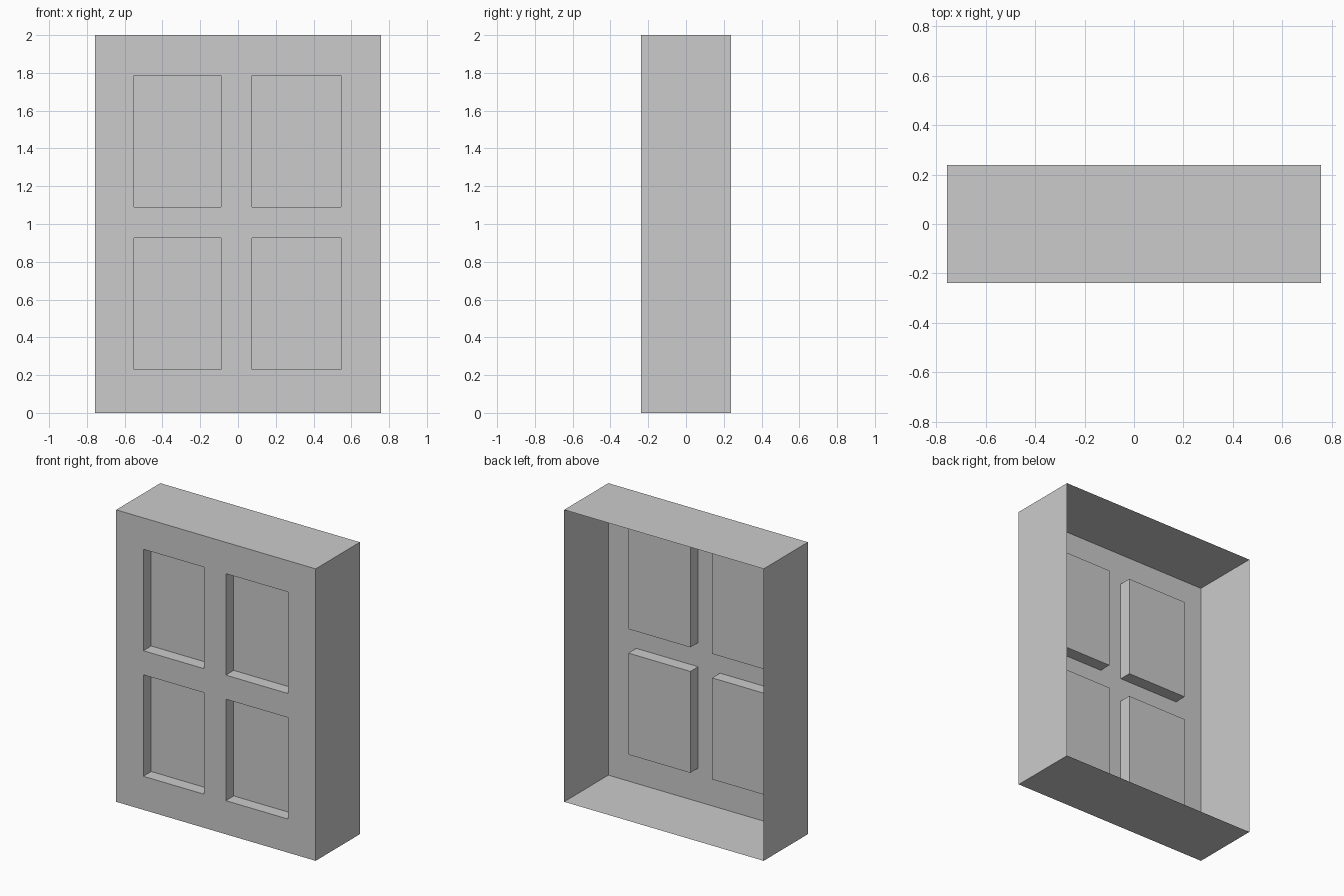
import bpy
import bmesh

if "Cube" in bpy.data.objects:
    bpy.data.objects.remove(bpy.data.objects["Cube"])

DEPTH, RECESS = 0.478, 0.085
FRONT = -DEPTH / 2
XS = [-0.756, -0.55, -0.09, 0.075, 0.545, 0.756]
ZS = [0.0, 0.23, 0.925, 1.09, 1.785, 2.0]

bm = bmesh.new()

# Front sheet: a grid whose odd cells are the four panes
grid = [[bm.verts.new((x, FRONT, z)) for x in XS] for z in ZS]
panes = []
for r in range(5):
    for c in range(5):
        f = bm.faces.new((grid[r][c], grid[r][c + 1], grid[r + 1][c + 1], grid[r + 1][c]))
        if r % 2 and c % 2:
            panes.append(f)

# Side walls: outer edge drawn back, leaving the rear open
rim = [e for e in bm.edges if e.is_boundary]
walls = bmesh.ops.extrude_edge_only(bm, edges=rim)["geom"]
bmesh.ops.translate(bm, vec=(0, DEPTH, 0),
                    verts=[g for g in walls if isinstance(g, bmesh.types.BMVert)])

# Recessed panes
for f in bmesh.ops.extrude_discrete_faces(bm, faces=panes)["faces"]:
    bmesh.ops.translate(bm, vec=(0, RECESS, 0), verts=f.verts)

# Consistent outward normals
bmesh.ops.recalc_face_normals(bm, faces=bm.faces)
front = next(f for f in bm.faces if all(abs(v.co.y - FRONT) < 1e-5 for v in f.verts))
if front.normal.y > 0:
    bmesh.ops.reverse_faces(bm, faces=bm.faces)

mesh = bpy.data.meshes.new("window_frame")
bm.to_mesh(mesh)
bm.free()
bpy.context.collection.objects.link(bpy.data.objects.new("window_frame", mesh))
